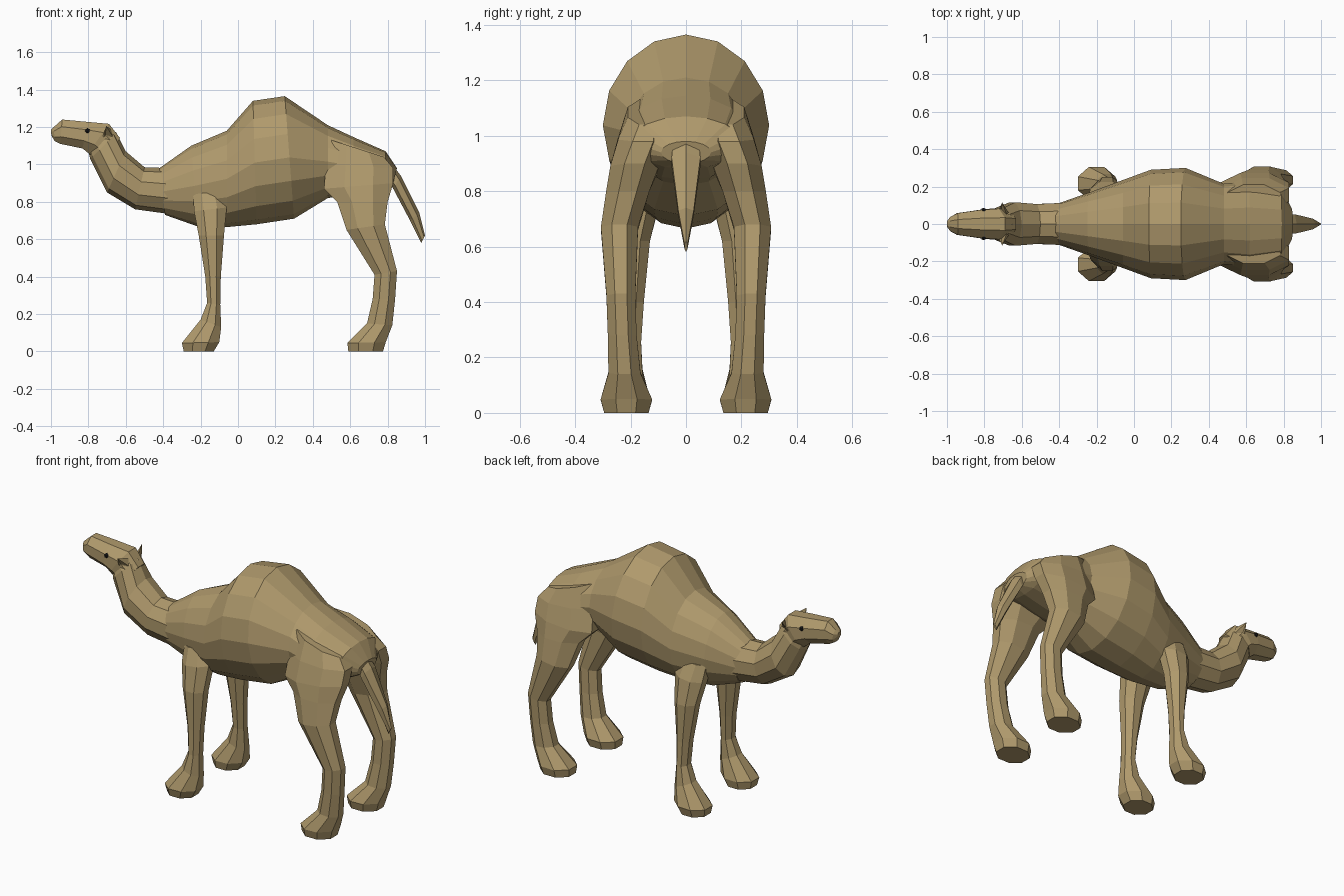
import bpy, bmesh, math
from mathutils import Vector


def material(name, rgb):
    m = bpy.data.materials.new(name)
    m.diffuse_color = (*rgb, 1)
    return m


tan = material("tan_coat", (0.43, 0.32, 0.15))
black = material("black_eye", (0.01, 0.01, 0.01))


def finish(bm, name, mat, mirror=False):
    bmesh.ops.recalc_face_normals(bm, faces=bm.faces)
    me = bpy.data.meshes.new(name)
    bm.to_mesh(me)
    bm.free()
    me.materials.append(mat)
    ob = bpy.data.objects.new(name, me)
    bpy.context.collection.objects.link(ob)
    if mirror:
        mod = ob.modifiers.new("other_side", 'MIRROR')
        mod.use_axis = (False, True, False)
    return ob


def loft(name, rings, sides, mirror=False, turn=0.0):
    """Skin oval rings: (x1, z1, x2, z2, y centre, y half width)."""
    bm = bmesh.new()
    loops = []
    for x1, z1, x2, z2, y, w in rings:
        a, b = Vector((x1, y, z1)), Vector((x2, y, z2))
        mid, half = (a + b) / 2, (a - b) / 2
        # stretch so offset polygons still reach the given outline
        k = 1 / math.cos(turn)
        loop = []
        for i in range(sides):
            t = 2 * math.pi * i / sides + turn
            loop.append(bm.verts.new(mid + half * math.cos(t) * k
                                     + Vector((0, w * math.sin(t) * k, 0))))
        loops.append(loop)
    for p, q in zip(loops, loops[1:]):
        for i in range(sides):
            j = (i + 1) % sides
            bm.faces.new((p[i], p[j], q[j], q[i]))
    bm.faces.new(loops[0])
    bm.faces.new(loops[-1])
    return finish(bm, name, tan, mirror)


# Trunk with hump and rump
loft("body", [
    (-0.42, 0.98, -0.39, 0.73, 0, 0.11),
    (-0.25, 1.10, -0.22, 0.67, 0, 0.17),
    (-0.06, 1.18, -0.06, 0.665, 0, 0.235),
    (0.08, 1.34, 0.10, 0.68, 0, 0.29),
    (0.25, 1.365, 0.30, 0.71, 0, 0.30),
    (0.48, 1.21, 0.48, 0.82, 0, 0.215),
    (0.62, 1.145, 0.60, 0.84, 0, 0.23),
    (0.79, 1.07, 0.78, 0.88, 0, 0.20),
    (0.85, 0.98, 0.83, 0.90, 0, 0.09)], 16)

# Neck, sweeping up into the head
loft("neck", [
    (-0.36, 0.98, -0.33, 0.73, 0, 0.12),
    (-0.50, 0.985, -0.55, 0.76, 0, 0.112),
    (-0.60, 1.07, -0.70, 0.85, 0, 0.122),
    (-0.65, 1.17, -0.79, 1.03, 0, 0.09),
    (-0.69, 1.20, -0.80, 1.07, 0, 0.07)], 10)

# Head and muzzle
loft("head", [
    (-0.63, 1.14, -0.73, 1.02, 0, 0.07),
    (-0.69, 1.217, -0.80, 1.06, 0, 0.082),
    (-0.81, 1.228, -0.83, 1.085, 0, 0.076),
    (-0.94, 1.24, -0.95, 1.11, 0, 0.058),
    (-0.985, 1.20, -0.98, 1.125, 0, 0.038),
    (-1.0, 1.185, -0.998, 1.155, 0, 0.015)], 8, turn=math.pi / 8)

# Front legs with broad feet
loft("front_leg", [
    (-0.24, 0.84, -0.08, 0.86, 0.135, 0.05),
    (-0.235, 0.75, -0.06, 0.77, 0.16, 0.065),
    (-0.21, 0.62, -0.075, 0.62, 0.19, 0.06),
    (-0.175, 0.40, -0.092, 0.40, 0.20, 0.048),
    (-0.165, 0.26, -0.095, 0.25, 0.207, 0.045),
    (-0.20, 0.17, -0.09, 0.13, 0.212, 0.055),
    (-0.30, 0.045, -0.10, 0.05, 0.217, 0.088),
    (-0.29, 0.0, -0.13, 0.0, 0.215, 0.075)], 8, True, math.pi / 8)

# Hind legs with heavy thighs
loft("hind_leg", [
    (0.50, 1.13, 0.78, 1.04, 0.14, 0.07),
    (0.47, 1.0, 0.83, 0.98, 0.155, 0.09),
    (0.46, 0.87, 0.83, 0.90, 0.185, 0.088),
    (0.53, 0.80, 0.80, 0.80, 0.21, 0.078),
    (0.58, 0.65, 0.785, 0.68, 0.24, 0.067),
    (0.73, 0.41, 0.85, 0.43, 0.235, 0.052),
    (0.72, 0.28, 0.84, 0.28, 0.23, 0.052),
    (0.69, 0.15, 0.825, 0.14, 0.222, 0.058),
    (0.585, 0.045, 0.79, 0.05, 0.215, 0.093),
    (0.59, 0.0, 0.775, 0.0, 0.215, 0.08)], 8, True, math.pi / 8)

# Tail
loft("tail", [
    (0.81, 1.02, 0.79, 0.94, 0, 0.05),
    (0.87, 0.94, 0.83, 0.87, 0, 0.06),
    (0.97, 0.74, 0.92, 0.70, 0, 0.032),
    (1.0, 0.62, 0.98, 0.58, 0, 0.006)], 6)

# Ears
bm = bmesh.new()
base = [bm.verts.new(c) for c in ((-0.73, 0.065, 1.13), (-0.67, 0.06, 1.15),
                                  (-0.68, 0.05, 1.19), (-0.715, 0.085, 1.15))]
tip = bm.verts.new((-0.705, 0.115, 1.205))
bm.faces.new(base)
for i in range(4):
    bm.faces.new((base[i], base[(i + 1) % 4], tip))
finish(bm, "ear", tan, True)

# Eyes
bm = bmesh.new()
bmesh.ops.create_icosphere(bm, subdivisions=1, radius=0.015)
bmesh.ops.translate(bm, verts=bm.verts, vec=(-0.805, 0.073, 1.18))
finish(bm, "eye", black, True)
